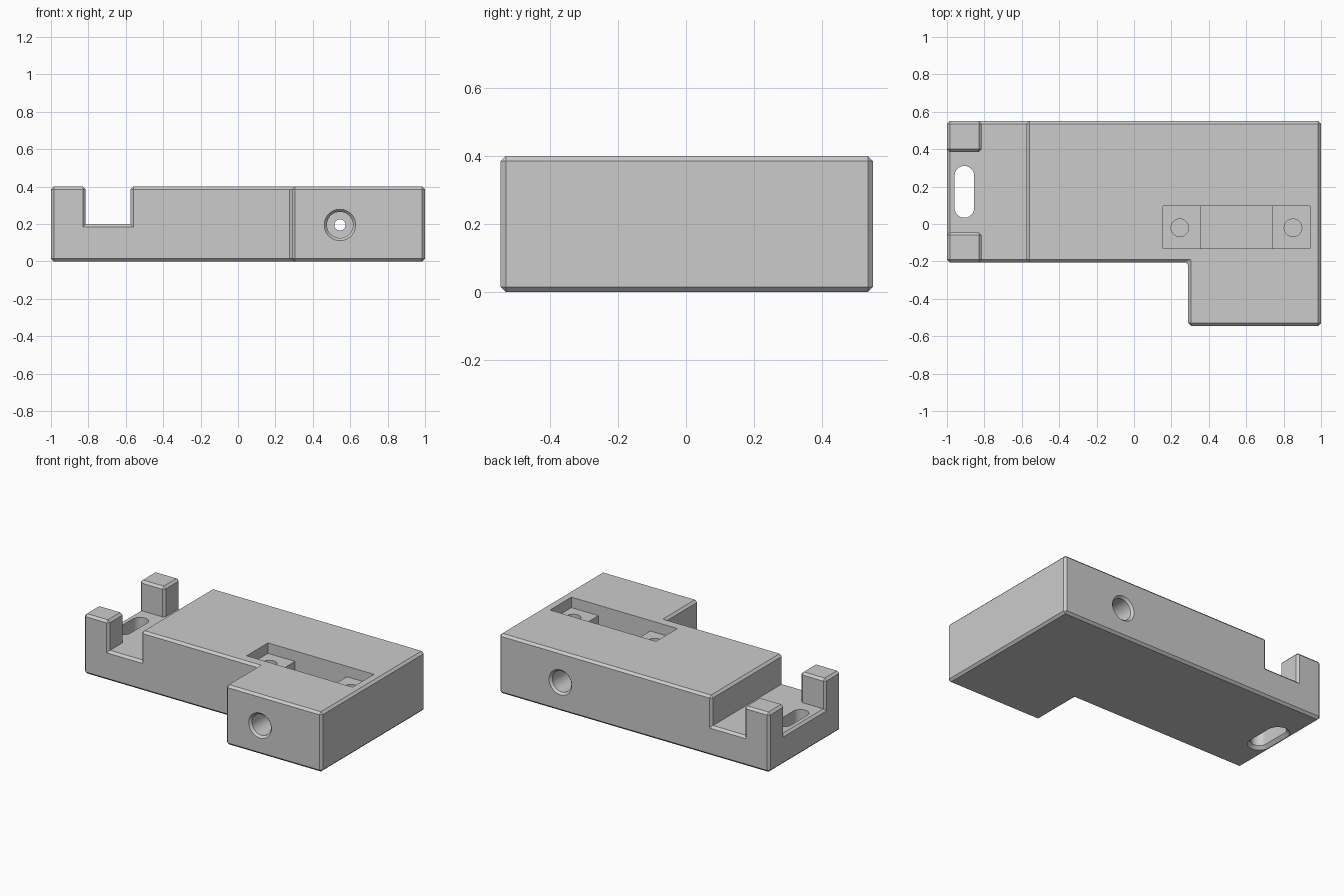
import bpy, bmesh
from math import cos, sin, pi, radians
from mathutils import Matrix, Vector

cube = bpy.data.objects.get("Cube")
if cube:
    bpy.data.objects.remove(cube, do_unlink=True)

CHAMFER = 0.015
HEIGHT = 0.4
FLOOR = 0.2

grey = bpy.data.materials.new("plain grey")
grey.use_nodes = True
grey.diffuse_color = (0.6, 0.6, 0.6, 1)
grey.node_tree.nodes["Principled BSDF"].inputs["Base Color"].default_value = (0.6, 0.6, 0.6, 1)


def loft(name, rings):
    """Closed solid through matching rings of points."""
    bm = bmesh.new()
    rows = [[bm.verts.new(p) for p in ring] for ring in rings]
    n = len(rows[0])
    for low, high in zip(rows, rows[1:]):
        for i in range(n):
            j = (i + 1) % n
            bm.faces.new((low[i], low[j], high[j], high[i]))
    bm.faces.new(rows[0][::-1])
    bm.faces.new(rows[-1])
    bmesh.ops.recalc_face_normals(bm, faces=bm.faces)
    mesh = bpy.data.meshes.new(name)
    bm.to_mesh(mesh)
    bm.free()
    obj = bpy.data.objects.new(name, mesh)
    bpy.context.collection.objects.link(obj)
    return obj


def prism(name, outline, z0, z1):
    return loft(name, [[(x, y, z) for x, y in outline] for z in (z0, z1)])


def box(name, x0, x1, y0, y1, z0, z1):
    return prism(name, [(x0, y0), (x1, y0), (x1, y1), (x0, y1)], z0, z1)


def round_cutter(name, stations, place, half_length=0.0, count=48):
    """Round or slot-shaped solid; stations are (distance along axis, radius)."""
    def ring(h, r):
        pts = []
        for i in range(count):
            a = 2 * pi * (i + 0.5) / count
            shift = half_length if sin(a) > 0 else -half_length
            pts.append(place @ Vector((r * cos(a), r * sin(a) + shift, h)))
        return pts
    return loft(name, [ring(h, r) for h, r in stations])


def cut(obj, cutters):
    for c in cutters:
        c.hide_render = True
        mod = obj.modifiers.new(c.name, 'BOOLEAN')
        mod.operation = 'DIFFERENCE'
        mod.solver = 'EXACT'
        mod.object = c
    graph = bpy.context.evaluated_depsgraph_get()
    mesh = bpy.data.meshes.new_from_object(obj.evaluated_get(graph))
    obj.modifiers.clear()
    obj.data = mesh
    for c in cutters:
        bpy.data.objects.remove(c, do_unlink=True)


# L-shaped block, with the cross channel and the gap between the posts
body = prism("mounting_block", [(-1, -0.205), (0.29, -0.205), (0.29, -0.545), (1, -0.545),
                                (1, 0.55), (-1, 0.55)], 0, HEIGHT)
channel = prism("channel_cutter", [(-0.815, -0.7), (-0.575, -0.7), (-0.575, 0.7), (-0.815, 0.7),
                                   (-0.815, 0.385), (-1.2, 0.385), (-1.2, -0.045),
                                   (-0.815, -0.045)], FLOOR, 0.6)
cut(body, [channel])

# Chamfer the outer edges and the inside corner of the L
bm = bmesh.new()
bm.from_mesh(body.data)
bmesh.ops.remove_doubles(bm, verts=bm.verts, dist=0.0005)
bmesh.ops.dissolve_limit(bm, angle_limit=radians(1), verts=bm.verts, edges=bm.edges)
bm.normal_update()
edges = []
for e in bm.edges:
    inner_corner = all(abs(v.co.x - 0.29) < 0.01 and v.co.y > -0.3 for v in e.verts)
    if len(e.link_faces) == 2 and (e.is_convex or inner_corner) and e.calc_face_angle() > 0.5:
        edges.append(e)
bmesh.ops.bevel(bm, geom=edges, offset=CHAMFER, offset_type='OFFSET', segments=1,
                affect='EDGES', clamp_overlap=True)
bmesh.ops.recalc_face_normals(bm, faces=bm.faces)
bm.to_mesh(body.data)
bm.free()

# Stepped pocket in the top with a screw hole in each ledge
cutters = [box("pocket_cutter", 0.155, 0.94, -0.13, 0.095, 0.33, 0.6),
           box("deep_pocket_cutter", 0.355, 0.74, -0.13, 0.095, 0.1, 0.5)]
for x in (0.245, 0.85):
    cutters.append(round_cutter("screw_hole_cutter", [(0.13, 0.047), (0.36, 0.047)],
                                Matrix.Translation((x, -0.02, 0))))

# Counterbored hole from front to back, with countersunk mouths
axis = Matrix.Translation((0.545, 0, 0.195)) @ Matrix.Rotation(radians(-90), 4, 'X')
bore = [(-0.56, 0.098), (-0.53, 0.07), (-0.25, 0.07), (-0.25, 0.03),
        (0.25, 0.03), (0.25, 0.07), (0.535, 0.07), (0.565, 0.098)]
cutters.append(round_cutter("bore_cutter", bore, axis))

# Long slot through the floor, flared underneath
cutters.append(round_cutter("slot_cutter", [(-0.02, 0.0925), (0.02, 0.0525), (0.3, 0.0525)],
                            Matrix.Translation((-0.907, 0.172, 0)), half_length=0.086))
cut(body, cutters)

body.data.materials.clear()
body.data.materials.append(grey)
for p in body.data.polygons:
    p.material_index = 0
bpy.ops.object.select_all(action='DESELECT')
body.select_set(True)
bpy.context.view_layer.objects.active = body
bpy.ops.object.shade_smooth_by_angle(angle=radians(25))
